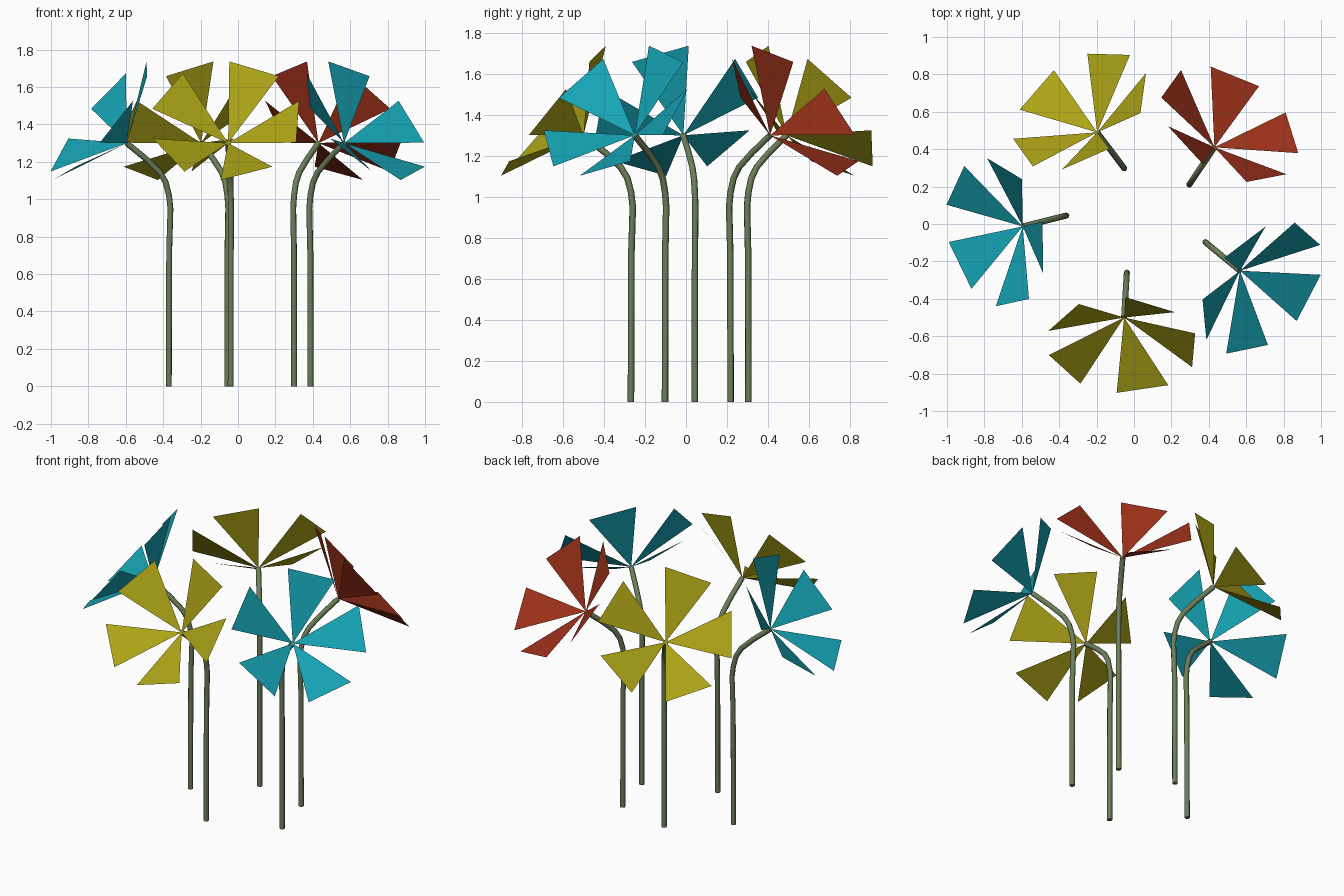
import bpy
from math import sin, cos, radians
from mathutils import Vector

if "Cube" in bpy.data.objects:
    bpy.data.objects.remove(bpy.data.objects["Cube"])

def material(name, rgb):
    m = bpy.data.materials.new(name)
    m.diffuse_color = (*rgb, 1)
    m.use_nodes = True
    m.node_tree.nodes["Principled BSDF"].inputs["Base Color"].default_value = m.diffuse_color
    return m

GREEN = material("stem_green", (0.15, 0.21, 0.10))
YELLOW = material("petal_yellow", (0.42, 0.37, 0.008))
TEAL = material("petal_teal", (0.008, 0.37, 0.46))
RED = material("petal_red", (0.33, 0.03, 0.01))

HEAD_Z = 1.30
# stem profile: (outward offset, height)
STEM = [(0, 0), (-0.002, 0.72), (-0.009, 0.95), (-0.001, 1.02), (0.017, 1.09),
        (0.05, 1.145), (0.125, 1.215), (0.232, HEAD_Z)]

def stem(name, head, out):
    curve = bpy.data.curves.new(name, 'CURVE')
    curve.dimensions = '3D'
    curve.bevel_depth = 0.016
    curve.bevel_resolution = 2
    curve.use_fill_caps = True
    spline = curve.splines.new('POLY')
    spline.points.add(len(STEM) - 1)
    for p, (r, z) in zip(spline.points, STEM):
        q = head + out * (r - STEM[-1][0])
        p.co = (q.x, q.y, z, 1)
    curve.materials.append(GREEN)
    ob = bpy.data.objects.new(name, curve)
    bpy.context.collection.objects.link(ob)

def petals(name, head, out, mat):
    # five flat triangles lying on a shallow cone that faces outward and up
    tilt = radians(39)
    axis = out * cos(tilt) + Vector((0, 0, sin(tilt)))
    up = -out * sin(tilt) + Vector((0, 0, cos(tilt)))
    side = up.cross(axis)
    verts, faces = [], []
    for i in range(5):
        n = len(verts)
        verts.append(head)
        for a in (i * 70.4, i * 70.4 + 41.3):
            a = radians(a)
            verts.append(head + axis * 0.19 + (up * cos(a) + side * sin(a)) * 0.408)
        faces.append((n, n + 2, n + 1))
    me = bpy.data.meshes.new(name)
    me.from_pydata(verts, [], faces)
    me.materials.append(mat)
    ob = bpy.data.objects.new(name, me)
    bpy.context.collection.objects.link(ob)

# head x, head y, heading in degrees, colour
FLOWERS = [(-0.053, -0.50, -93.5, YELLOW), (0.567, -0.25, -39.5, TEAL),
           (0.43, 0.41, 56, RED), (-0.197, 0.49, 127, YELLOW),
           (-0.595, -0.013, 194, TEAL)]

for i, (x, y, heading, mat) in enumerate(FLOWERS, 1):
    a = radians(heading)
    out = Vector((cos(a), sin(a), 0))
    head = Vector((x, y, HEAD_Z))
    stem(f"stem_{i}", head, out)
    petals(f"petals_{i}", head, out, mat)
